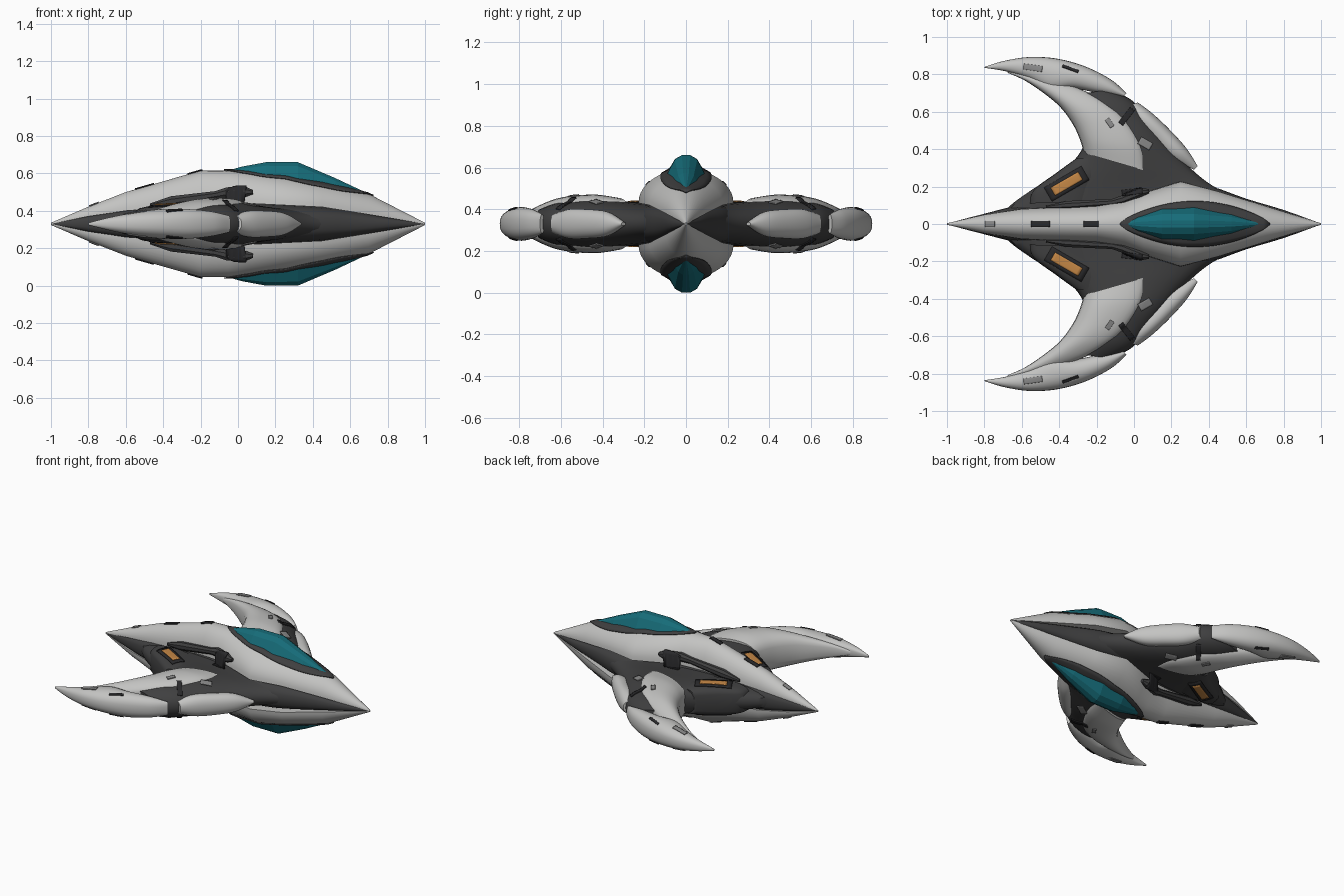
import bpy, bmesh, math
from mathutils import Vector
from mathutils.bvhtree import BVHTree

if "Cube" in bpy.data.objects:
    bpy.data.objects.remove(bpy.data.objects["Cube"])

MID = 0.33          # height of the ship's plane of symmetry


def material(name, rgb):
    m = bpy.data.materials.new(name)
    m.diffuse_color = (*rgb, 1)
    m.use_nodes = True
    m.node_tree.nodes["Principled BSDF"].inputs["Base Color"].default_value = m.diffuse_color
    return m


LIGHT = material("light_grey_hull", (0.55, 0.55, 0.54))
MIDGREY = material("mid_grey_panel", (0.25, 0.25, 0.25))
DARK = material("dark_grey_body", (0.05, 0.05, 0.051))
BLACK = material("near_black_vent", (0.022, 0.022, 0.024))
TEAL = material("teal_glass", (0.008, 0.15, 0.19))
ORANGE = material("orange_glow", (0.55, 0.24, 0.06))
trees = []          # surfaces that details are projected on


def finish(name, bm, mat, my=False, mz=False, angle=40, thick=0, target=False):
    bmesh.ops.recalc_face_normals(bm, faces=bm.faces)
    if target:
        trees.append(BVHTree.FromBMesh(bm))
    me = bpy.data.meshes.new(name)
    bm.to_mesh(me)
    bm.free()
    me.materials.append(mat)
    ob = bpy.data.objects.new(name, me)
    ob.location.z = MID
    bpy.context.collection.objects.link(ob)
    if angle:
        bpy.ops.object.select_all(action='DESELECT')
        ob.select_set(True)
        bpy.context.view_layer.objects.active = ob
        bpy.ops.object.shade_smooth_by_angle(angle=math.radians(angle))
    if thick:
        s = ob.modifiers.new("thickness", 'SOLIDIFY')
        s.thickness, s.offset = thick, 0
    if my or mz:
        m = ob.modifiers.new("mirror", 'MIRROR')
        m.use_axis = (False, my, mz)
        m.use_mirror_merge = False
    return ob


def smooth_stations(st, sub):
    """Catmull-Rom interpolation of station tuples."""
    out = []
    for i in range(len(st) - 1):
        a, b, c, d = st[max(i - 1, 0)], st[i], st[i + 1], st[min(i + 2, len(st) - 1)]
        for k in range(sub):
            t = k / sub
            out.append([q + 0.5 * t * ((r - p) + t * ((2 * p - 5 * q + 4 * r - s) + t * (3 * (q - r) + s - p)))
                        for p, q, r, s in zip(a, b, c, d)])
    return out + [list(st[-1])]


def loft(name, rings, mat, **kw):
    bm = bmesh.new()
    vs = [[bm.verts.new(p) for p in r] for r in rings]
    n = len(vs[0])
    for a, b in zip(vs, vs[1:]):
        for i in range(n):
            j = (i + 1) % n
            bm.faces.new((a[i], a[j], b[j], b[i]))
    bm.faces.new(vs[0])
    bm.faces.new(vs[-1])
    return finish(name, bm, mat, **kw)


def blade(x1, y1, x2, y2, h, pf=0.9, pr=0.9, n=28):
    """Upright rounded section between a front and a rear point."""
    ring = []
    for k in range(n):
        a = 2 * math.pi * k / n
        c, s = math.cos(a), math.sin(a)
        z = math.copysign(h * abs(s) ** (pf if c > 0 else pr), s) if abs(s) > 1e-6 else 0
        ring.append(((x1 + x2) / 2 + c * (x1 - x2) / 2, (y1 + y2) / 2 + c * (y1 - y2) / 2, z))
    return ring


def blades(name, st, mat, pf=0.9, pr=0.9, sub=6):
    return loft(name, [blade(*s, pf, pr) for s in smooth_stations(st, sub)], mat, my=True, target=True)


def arch(x, w, zb, zt, n=20):
    return [(x, w * math.cos(math.pi * k / n), zb + (zt - zb) * math.sin(math.pi * k / n)) for k in range(n + 1)]


def oval(x, w, h, n=24):
    f = lambda v: math.copysign(abs(v) ** 0.7, v) if abs(v) > 1e-6 else 0
    return [(x, w * f(math.cos(2 * math.pi * k / n)), h * f(math.sin(2 * math.pi * k / n))) for k in range(n)]


# Light hull shells, top and bottom
hull = [(1, .004, 0, .006), (.7, .097, .05, .16), (.45, .175, .09, .225), (.25, .228, .1, .262),
        (.05, .165, .11, .282), (-.05, .13, .11, .285), (-.2, .1, .1, .285), (-.6, .08, .07, .17),
        (-.8, .05, .04, .092), (-1, .004, 0, .006)]
loft("hull_shell", [arch(*s) for s in hull], LIGHT, mz=True, angle=35, target=True)

# Dark core between the shells
core = [(.99, .006, .006), (.8, .075, .036), (.6, .135, .072), (.4, .205, .098), (.2, .235, .11),
        (0, .18, .12), (-.3, .12, .11), (-.6, .1, .08), (-.8, .055, .045), (-.99, .005, .005)]
loft("core_body", [oval(*s) for s in smooth_stations(core, 3)], DARK, target=True)

# Swept dark wings
blades("wing_body", [(.8, 0, -.75, 0, .09), (.62, .11, -.66, .1, .095), (.42, .205, -.52, .2, .1),
                     (.28, .32, -.36, .3, .11), (.16, .46, -.27, .42, .118), (.07, .57, -.3, .5, .11),
                     (-.01, .66, -.35, .58, .1), (-.12, .72, -.4, .68, .07)], DARK, 0.9, 0.7)

# Light rear wing panel, leading edge guard and curved claw tip
blades("wing_panel", [(.075, .28, -.27, .38, .125), (.05, .41, -.285, .44, .14), (-.02, .53, -.325, .53, .136),
                      (-.1, .615, -.39, .62, .122), (-.22, .69, -.47, .69, .095), (-.36, .75, -.58, .765, .06),
                      (-.6, .83, -.68, .81, .02)], LIGHT, 0.28, 0.6)
blades("wing_edge_guard", [(.34, .31, .32, .29, .008), (.28, .405, .2, .355, .058), (.19, .505, .1, .45, .07),
                           (.1, .59, .02, .53, .07), (.02, .65, -.07, .62, .045)], LIGHT, 0.9, 0.5)
blades("claw_tip", [(-.04, .7, -.06, .68, .045), (-.12, .77, -.19, .7, .068), (-.25, .838, -.33, .725, .08),
                    (-.4, .882, -.45, .715, .078), (-.55, .893, -.56, .775, .06), (-.69, .873, -.68, .815, .035),
                    (-.8, .84, -.8, .835, .006)], LIGHT, 0.8, 0.6)

# Dark engine nacelles at the wing roots
blades("engine_nacelle", [(-.2, .12, -.56, .11, .1), (-.16, .2, -.54, .18, .1), (-.14, .27, -.42, .27, .1),
                          (-.16, .35, -.31, .35, .085)], DARK, 0.6, 0.35)

# Raised dark ribs along the hull flanks
rib = []
for x, y, z, w, h in [(.08, .175, .17, .012, .012), (.04, .17, .172, .026, .03), (-.06, .13, .168, .026, .03),
                      (-.12, .115, .155, .02, .022), (-.36, .1, .12, .025, .03), (-.47, .09, .1, .008, .01)]:
    rib.append([(x, y + w * math.cos(math.pi * (k + .5) / 4), z + h * math.sin(math.pi * (k + .5) / 4))
                for k in range(8)])
loft("hull_rib", rib, DARK, my=True, mz=True, angle=30, target=True)


def drape(name, outline, mat, nu=10, nv=6, my=True, lift=.003):
    """Thin plate draped from above on the finished surfaces."""
    bm = bmesh.new()
    grid = []
    for i in range(nu + 1):
        row = []
        for j in range(nv + 1):
            x, y = outline(i / nu, j / nv * 2 - 1)
            hits = [t.ray_cast(Vector((x, y, 1)), Vector((0, 0, -1)))[0] for t in trees]
            z = max([h.z for h in hits if h], default=0)
            row.append(bm.verts.new((x, y, z + lift)))
        grid.append(row)
    for i in range(nu):
        for j in range(nv):
            bm.faces.new((grid[i][j], grid[i + 1][j], grid[i + 1][j + 1], grid[i][j + 1]))
    return finish(name, bm, mat, my=my, mz=True, thick=.006)


def patch(name, x, y, length, width, deg, mat, my=True, lift=.003):
    c, s = math.cos(math.radians(deg)), math.sin(math.radians(deg))

    def outline(u, v):
        a, b = (u - .5) * length, v * width / 2
        return x + a * c - b * s, y + a * s + b * c
    return drape(name, outline, mat, my=my, lift=lift)


# Surface details: glow strips, vents and plates
patch("engine_glow_frame", -.36, .215, .23, .085, 30, BLACK)
patch("engine_glow", -.36, .215, .17, .048, 30, ORANGE, lift=.008)
patch("flank_vent", -.01, .172, .11, .03, 6, BLACK, lift=.004)
patch("wing_vent", -.04, .575, .1, .03, 52, BLACK)
patch("wing_plate", .06, .43, .07, .04, -30, MIDGREY)
patch("panel_hatch", -.13, .54, .05, .025, -55, MIDGREY)
patch("claw_slot_rear", -.54, .835, .1, .03, -8, MIDGREY)
patch("claw_slot_front", -.34, .83, .09, .014, -20, BLACK)
for i, (x, l) in enumerate([(-.77, .05), (-.5, .1), (-.23, .08)]):
    patch("spine_hatch_%d" % (i + 1), x, 0, l, .03, 0, BLACK if i else MIDGREY, my=False)

# Canopies with dark frames, top and bottom
glass = [(-.05, .006, .27, .286), (.02, .05, .235, .306), (.15, .088, .205, .33), (.32, .09, .185, .33),
         (.52, .062, .15, .245), (.69, .006, .14, .165)]


def frame_outline(u, v):
    x = -.075 + .8 * u
    w = .004 + .118 * math.sin(math.pi * u) ** .75 if 0 < u < 1 else .004
    return x, v * w


drape("canopy_frame", frame_outline, DARK, nu=24, nv=10, my=False, lift=.005)
loft("canopy_glass", [[(x, w * a, b + (t - b) * h) for a, h in
                       [(1, 0), (.98, .4), (.6, .85), (.22, 1), (-.22, 1), (-.6, .85), (-.98, .4), (-1, 0)]]
                      for x, w, b, t in glass], TEAL, mz=True, angle=0)
